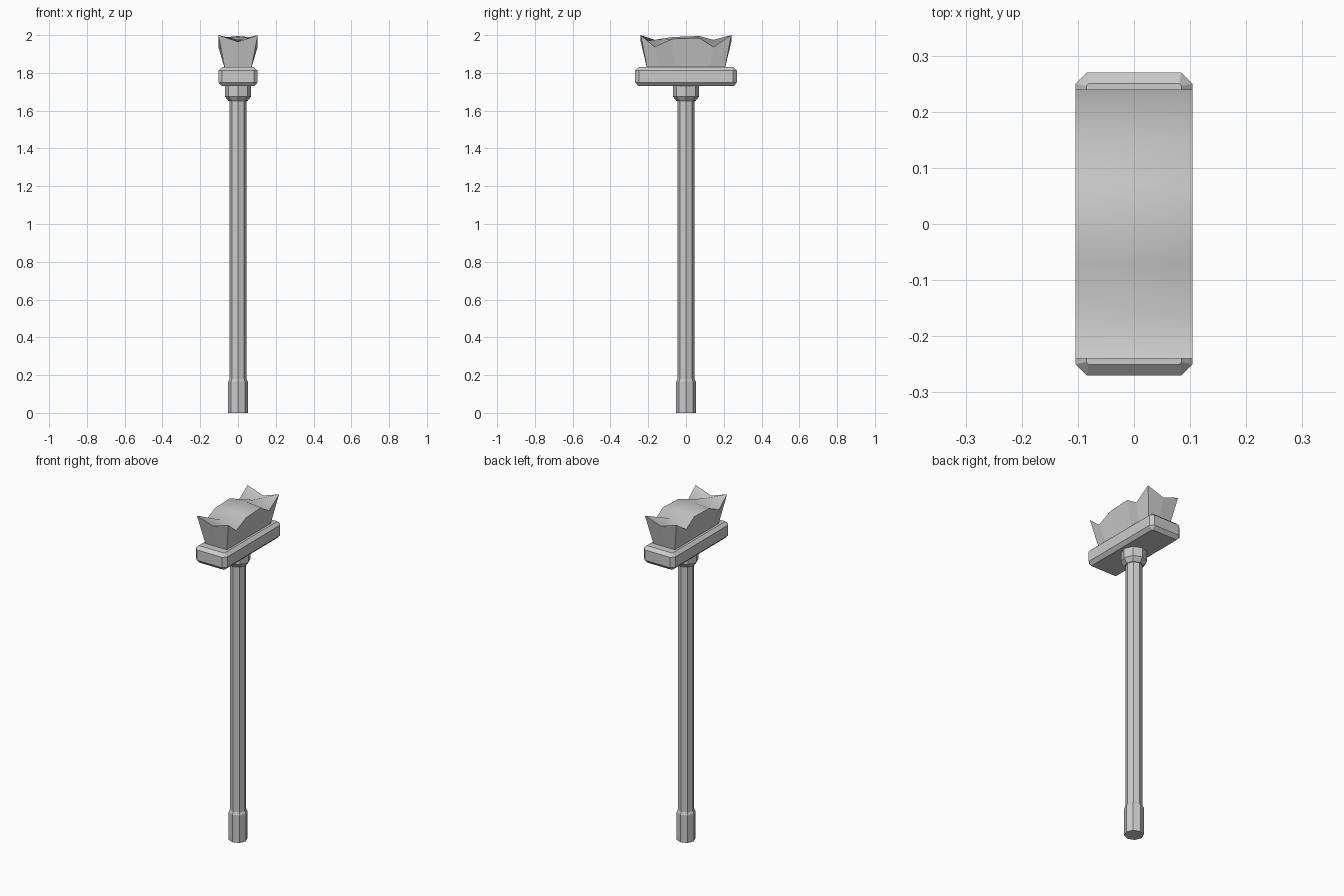
import bpy, bmesh, math

cube = bpy.data.objects.get("Cube")
if cube:
    bpy.data.objects.remove(cube)

grey = bpy.data.materials.new("grey")
grey.use_nodes = True
grey.diffuse_color = (0.6, 0.6, 0.6, 1)
grey.node_tree.nodes["Principled BSDF"].inputs["Base Color"].default_value = grey.diffuse_color


def finish(name, bm):
    bmesh.ops.recalc_face_normals(bm, faces=bm.faces)
    mesh = bpy.data.meshes.new(name)
    bm.to_mesh(mesh)
    bm.free()
    mesh.materials.append(grey)
    obj = bpy.data.objects.new(name, mesh)
    bpy.context.collection.objects.link(obj)
    return obj


def loft(bm, loops):
    """Bridge equal vertex loops with quads and return the loops."""
    rings = [[bm.verts.new(p) for p in loop] for loop in loops]
    n = len(rings[0])
    for a, b in zip(rings, rings[1:]):
        for i in range(n):
            j = (i + 1) % n
            bm.faces.new((a[i], a[j], b[j], b[i]))
    return rings


def solid(name, loops):
    bm = bmesh.new()
    rings = loft(bm, loops)
    bm.faces.new(rings[0])
    bm.faces.new(rings[-1])
    return finish(name, bm)


def ring(r, z, sides=8):
    return [(r * math.sin(math.tau * i / sides), -r * math.cos(math.tau * i / sides), z)
            for i in range(sides)]


def chamfered(x, y, c, z):
    """Rectangle with cut corners."""
    return [(-x + c, -y, z), (x - c, -y, z), (x, -y + c, z), (x, y - c, z),
            (x - c, y, z), (-x + c, y, z), (-x, y - c, z), (-x, -y + c, z)]


# Pole with its thicker end grip and the collar under the head
solid("handle", [ring(0.045, 0.16), ring(0.045, 1.67)])
solid("grip", [ring(0.052, 0), ring(0.052, 0.165), ring(0.045, 0.18)])
solid("collar", [ring(0.05, 1.65), ring(0.07, 1.675), ring(0.07, 1.735)])

# Head block with bevelled edges
solid("head_block", [chamfered(0.085, 0.252, 0.004, 1.73), chamfered(0.104, 0.27, 0.02, 1.75),
                     chamfered(0.104, 0.27, 0.02, 1.812), chamfered(0.085, 0.25, 0.004, 1.83)])

# Bristle tuft: flared sides up to a jagged rim, with a mound in the middle
rows = [-0.24, -0.165, -0.07, 0.07, 0.145, 0.24]
side = [2.0, 1.937, 1.98, 1.985, 1.937, 2.0]
middle = [1.965, 1.975, 1.99, 1.995, 1.975, 1.965]
bm = bmesh.new()
columns = [(-0.104, side), (0, middle), (0.104, side)]
grid = [[bm.verts.new((x, y, z)) for y, z in zip(rows, heights)] for x, heights in columns]
for a, b in zip(grid, grid[1:]):
    for i in range(len(rows) - 1):
        bm.faces.new((a[i], b[i], b[i + 1], a[i + 1])).smooth = True
rim = grid[0] + [grid[1][-1]] + grid[2][::-1] + [grid[1][0]]
foot = [bm.verts.new((v.co.x * 0.68, v.co.y * 0.86, 1.825)) for v in rim]
for i in range(len(rim)):
    j = (i + 1) % len(rim)
    bm.faces.new((rim[i], rim[j], foot[j], foot[i]))
bm.faces.new(foot)
tuft = finish("bristles", bm)
for edge in tuft.data.edges:
    ends = [tuft.data.vertices[v].co for v in edge.vertices]
    outer = [abs(abs(p.x) - 0.104) < 0.001 or abs(abs(p.y) - 0.24) < 0.001 for p in ends]
    edge.use_edge_sharp = all(outer) and (abs(ends[0].x - ends[1].x) < 0.001 or abs(ends[0].y - ends[1].y) < 0.001)
